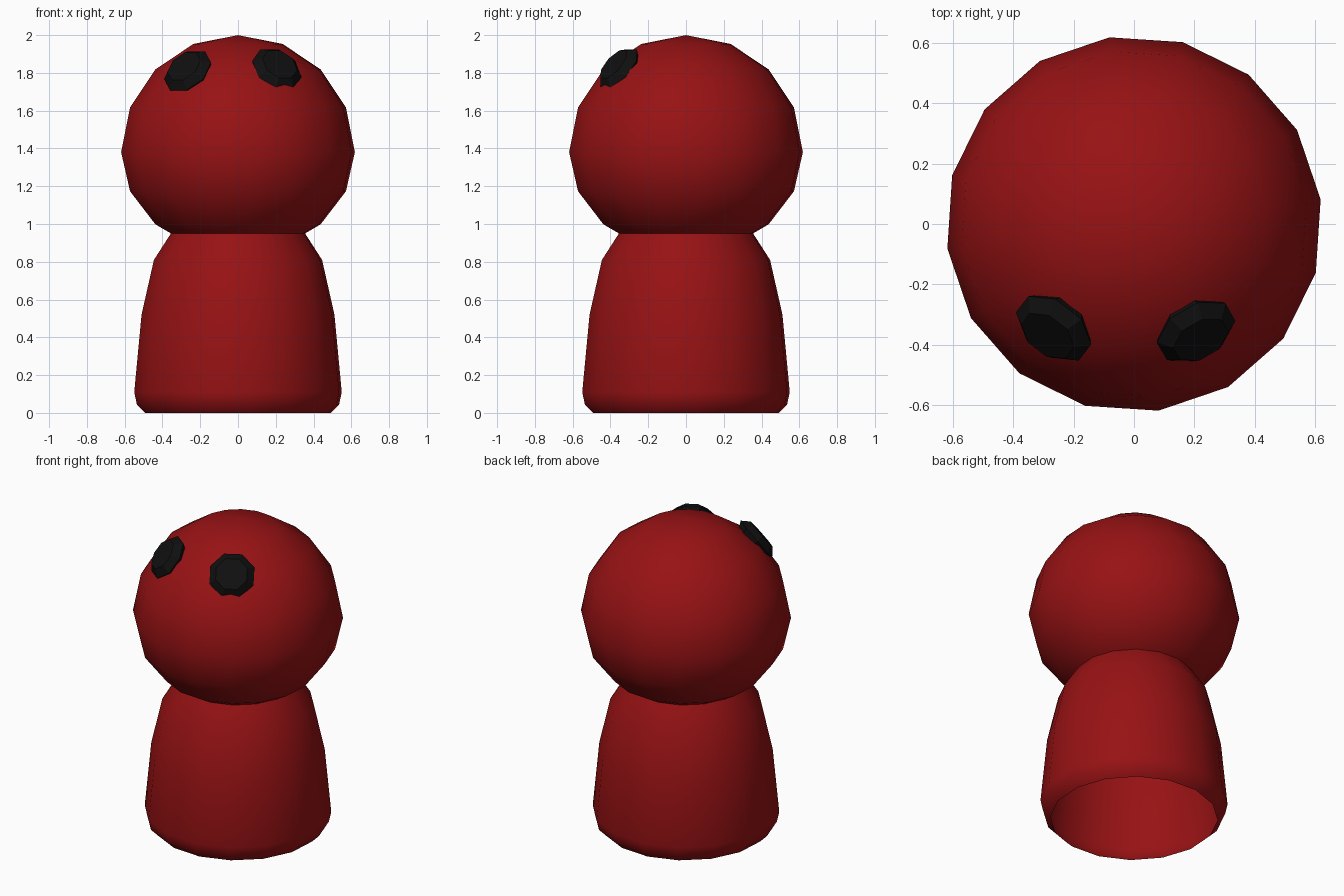
import bpy, bmesh
from math import sin, cos, pi, radians
from mathutils import Vector, Matrix

if "Cube" in bpy.data.objects:
    bpy.data.objects.remove(bpy.data.objects["Cube"])


def material(name, color):
    m = bpy.data.materials.new(name)
    m.diffuse_color = color
    m.use_nodes = True
    m.node_tree.nodes["Principled BSDF"].inputs["Base Color"].default_value = m.diffuse_color
    return m


def lathe(name, profile, sides, offset, mat, angle):
    """Revolve (radius, z) points about z; zero radius makes a pole."""
    bm = bmesh.new()
    rings = []
    for r, z in profile:
        if r == 0:
            rings.append([bm.verts.new((0, 0, z))] * sides)
        else:
            rings.append([bm.verts.new((r * cos(offset + 2 * pi * i / sides),
                                        r * sin(offset + 2 * pi * i / sides), z))
                          for i in range(sides)])
    for a, b in zip(rings, rings[1:]):
        for i in range(sides):
            j = (i + 1) % sides
            bm.faces.new(dict.fromkeys((a[i], a[j], b[j], b[i])))
    mesh = bpy.data.meshes.new(name)
    bm.to_mesh(mesh)
    bm.free()
    ob = bpy.data.objects.new(name, mesh)
    bpy.context.collection.objects.link(ob)
    mesh.materials.append(mat)
    bpy.ops.object.select_all(action='DESELECT')
    ob.select_set(True)
    bpy.context.view_layer.objects.active = ob
    bpy.ops.object.shade_smooth_by_angle(angle=radians(angle))
    return ob


red = material("red", (0.31, 0.006, 0.007, 1))
black = material("black", (0.005, 0.005, 0.005, 1))
TURN = radians(7.5)

# Body: hollow tapered shell, open underneath, top tucked into the head
lathe("body", [(0.495, 0), (0.54, 0.045), (0.554, 0.11), (0.515, 0.52),
               (0.449, 0.81), (0.355, 0.955), (0.31, 1.02)], 16, TURN, red, 60)

# Head: sphere with a slightly squashed lower half
HEAD_Z = 1.38
head = []
for k in range(9):
    a = -pi / 2 + k * pi / 8
    r = 0 if k in (0, 8) else 0.624 * cos(a)
    head.append((r, HEAD_Z + sin(a) * (0.62 if a > 0 else 0.54)))
lathe("head", head, 16, TURN, red, 60)

# Eyes: flattened faceted buttons facing outwards
for side, x, y, z in (("left", -0.262, -0.34, 1.805), ("right", 0.202, -0.35, 1.815)):
    eye = lathe(side + "_eye", [(0, -0.06), (0.10, -0.05), (0.142, 0.01),
                                (0.10, 0.05), (0, 0.052)], 8, pi / 8, black, 25)
    flat = Vector((x, y, 0)).normalized()
    normal = flat * cos(radians(38)) + Vector((0, 0, sin(radians(38))))
    eye.matrix_world = Matrix.Translation((x, y, z)) @ normal.to_track_quat('Z', 'Y').to_matrix().to_4x4()
